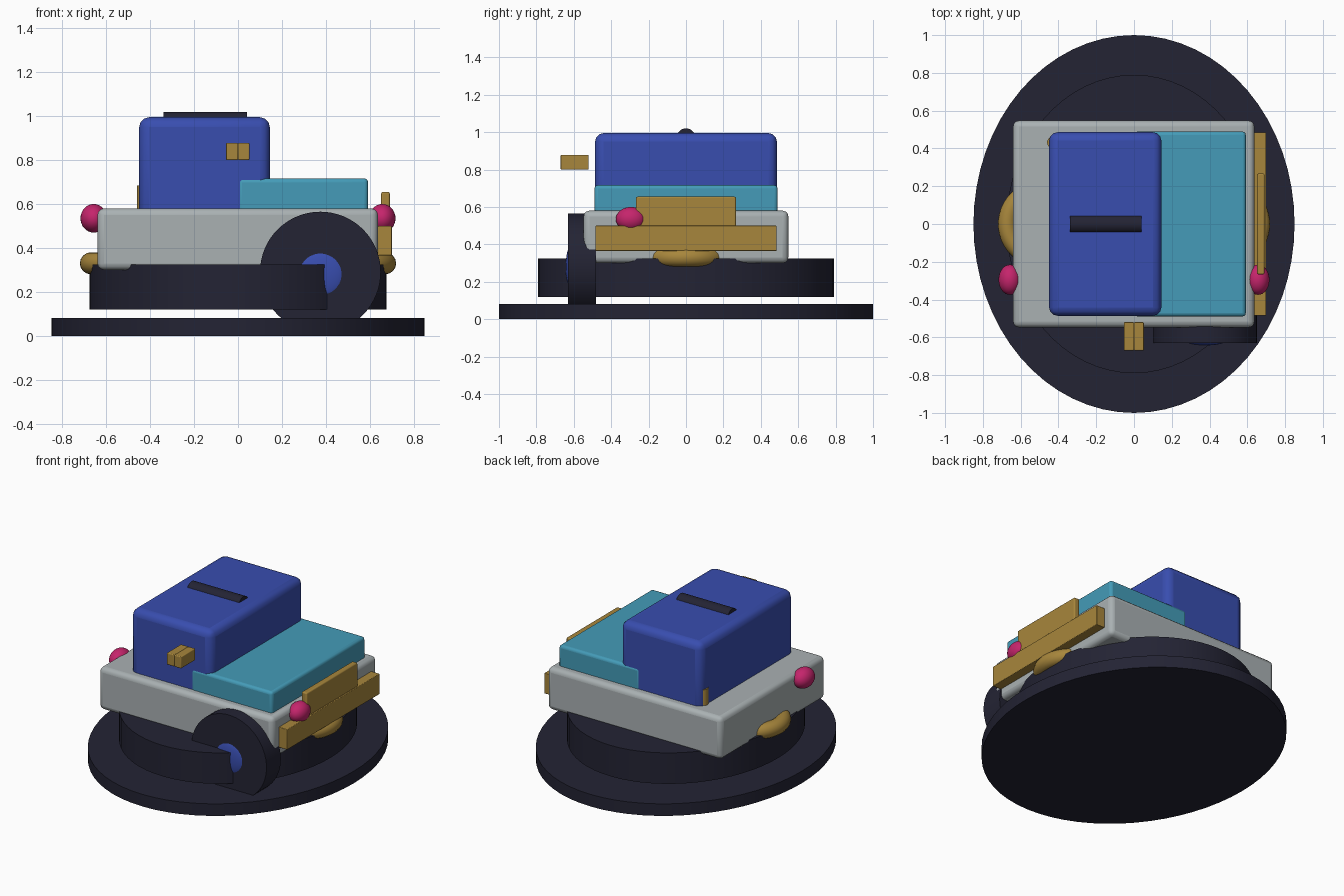
import bpy
from math import pi, radians

cube = bpy.data.objects.get("Cube")
if cube:
    bpy.data.objects.remove(cube, do_unlink=True)


def material(name, colour):
    m = bpy.data.materials.new(name)
    m.use_nodes = True
    m.diffuse_color = (*colour, 1)
    m.node_tree.nodes["Principled BSDF"].inputs["Base Color"].default_value = (*colour, 1)
    return m


navy = material("dark navy", (0.017, 0.017, 0.034))
blue = material("blue", (0.04, 0.075, 0.43))
teal = material("teal", (0.058, 0.33, 0.48))
grey = material("light grey", (0.40, 0.44, 0.45))
gold = material("gold", (0.39, 0.24, 0.045))
pink = material("magenta", (0.56, 0.018, 0.15))


def finish(name, mat, bevel=0, segments=3):
    ob = bpy.context.object
    ob.name = name
    ob.data.materials.append(mat)
    bpy.ops.object.transform_apply(location=False, rotation=True, scale=True)
    if bevel:
        mod = ob.modifiers.new("rounded edges", "BEVEL")
        mod.width = bevel
        mod.segments = segments
        mod.limit_method = "ANGLE"
    bpy.ops.object.shade_smooth_by_angle(angle=radians(35))
    return ob


def box(name, mat, x, y, z, bevel=0):
    """Box given by its (low, high) span on each axis."""
    spans = (x, y, z)
    bpy.ops.mesh.primitive_cube_add(size=1, location=[sum(s) / 2 for s in spans])
    bpy.context.object.scale = [s[1] - s[0] for s in spans]
    return finish(name, mat, bevel)


def cylinder(name, mat, centre, radius, depth, rotation=(0, 0, 0), stretch=(1, 1, 1), bevel=0):
    bpy.ops.mesh.primitive_cylinder_add(vertices=64, radius=radius, depth=depth,
                                        location=centre, rotation=rotation)
    bpy.context.object.scale = stretch
    return finish(name, mat, bevel)


def ellipsoid(name, mat, centre, radii):
    bpy.ops.mesh.primitive_uv_sphere_add(segments=32, ring_count=16, location=centre)
    bpy.context.object.scale = radii
    return finish(name, mat)


# Oval stand and the floating drum above it
cylinder("stand", navy, (0, 0, 0.04), 1, 0.08, stretch=(0.85, 1, 1))
cylinder("drum", navy, (0, 0, 0.222), 1, 0.205, stretch=(0.675, 0.79, 1))

# Body, cabin and bonnet
box("body", grey, (-0.64, 0.637), (-0.547, 0.547), (0.3, 0.58), 0.03)
box("cabin", blue, (-0.45, 0.145), (-0.486, 0.486), (0.5, 0.995), 0.045)
box("bonnet", teal, (0, 0.592), (-0.489, 0.489), (0.5, 0.717), 0.018)
cylinder("roof_bar", navy, (-0.15, 0, 0.97), 0.05, 0.38, rotation=(0, pi / 2, 0))

# Single wheel with a domed hub
cylinder("wheel", navy, (0.375, -0.555, 0.29), 0.275, 0.15, rotation=(pi / 2, 0, 0))
ellipsoid("wheel_hub", blue, (0.375, -0.615, 0.28), (0.115, 0.028, 0.112))

# Bumper and upright plate at the bonnet end
box("bumper", gold, (0.637, 0.7), (-0.485, 0.485), (0.365, 0.5), 0.004)
box("grille_plate", gold, (0.652, 0.691), (-0.267, 0.267), (0.4, 0.655), 0.008)

# Lamps and half-buried rings at both ends
for side, x in (("left", 1), ("right", -1)):
    ellipsoid(side + "_lamp", pink, (x * 0.657, -0.295, 0.535), (0.06, 0.08, 0.065))
    bpy.ops.mesh.primitive_torus_add(major_radius=0.18, minor_radius=0.05,
                                     major_segments=48, minor_segments=16,
                                     location=(x * 0.49, 0, 0.33))
    finish(side + "_ring", gold)

# Paired floating blocks in front of the cabin
for name, x in (("left_block", (0, 0.052)), ("right_block", (-0.054, 0))):
    box(name, gold, x, (-0.67, -0.52), (0.8, 0.878), 0.005)

# Small post at the rear corner of the cabin
cylinder("corner_post", gold, (-0.43, 0.432, 0.62), 0.03, 0.13)
